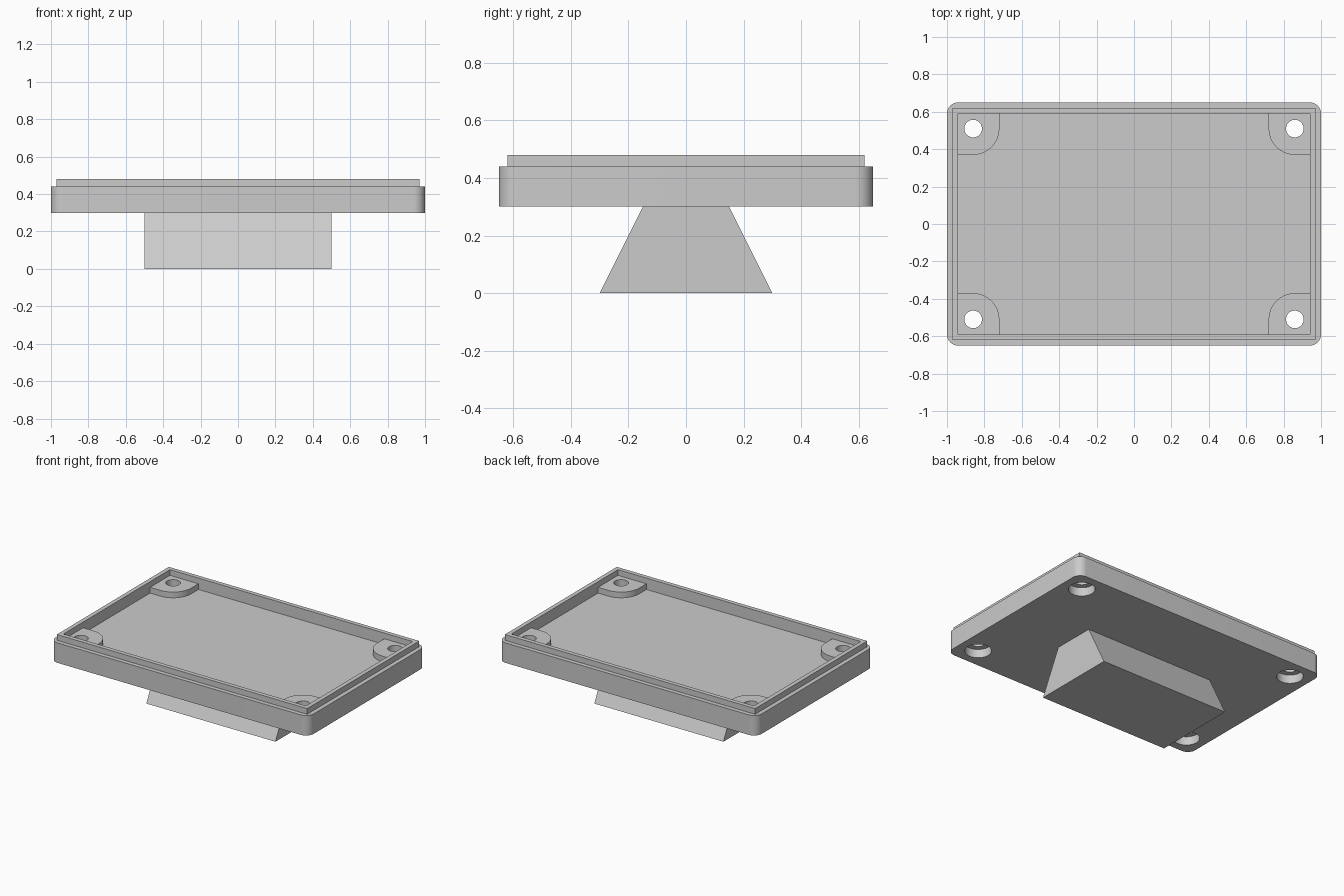
import bpy
import bmesh
from math import pi, cos, sin, radians

if "Cube" in bpy.data.objects:
    bpy.data.objects.remove(bpy.data.objects["Cube"], do_unlink=True)

CORNERS = [(sx, sy) for sx in (-1, 1) for sy in (-1, 1)]
HOLE_X, HOLE_Y = 0.86, 0.51
BASE, RIM, TOP, FLOOR, BOSS_TOP = 0.30, 0.44, 0.48, 0.40, 0.44

grey = bpy.data.materials.new("plain_grey")
grey.use_nodes = True
grey.diffuse_color = (0.6, 0.6, 0.6, 1)
grey.node_tree.nodes["Principled BSDF"].inputs["Base Color"].default_value = (0.6, 0.6, 0.6, 1)


def arc(cx, cy, r, start, end, steps):
    angles = [start + (end - start) * i / steps for i in range(steps + 1)]
    return [(cx + r * cos(a), cy + r * sin(a)) for a in angles]


def rectangle(hx, hy):
    return [(-hx, -hy), (hx, -hy), (hx, hy), (-hx, hy)]


def rounded_rectangle(hx, hy, r):
    points = []
    for i, (sx, sy) in enumerate([(1, 1), (-1, 1), (-1, -1), (1, -1)]):
        points += arc(sx * (hx - r), sy * (hy - r), r, i * pi / 2, (i + 1) * pi / 2, 12)
    return points


def prism(name, outline, low, high, place=lambda u, v, w: (u, v, w)):
    """Extrude a closed outline from low to high."""
    bm = bmesh.new()
    face = bm.faces.new([bm.verts.new(place(u, v, low)) for u, v in outline])
    move = [b - a for a, b in zip(place(0, 0, low), place(0, 0, high))]
    grown = bmesh.ops.extrude_face_region(bm, geom=[face])["geom"]
    bmesh.ops.translate(bm, vec=move, verts=[g for g in grown if isinstance(g, bmesh.types.BMVert)])
    bmesh.ops.recalc_face_normals(bm, faces=bm.faces)
    mesh = bpy.data.meshes.new(name)
    bm.to_mesh(mesh)
    bm.free()
    mesh.materials.append(grey)
    obj = bpy.data.objects.new(name, mesh)
    bpy.context.collection.objects.link(obj)
    return obj


def combine(target, tool, operation):
    """Apply a boolean and discard the tool."""
    mod = target.modifiers.new(operation.lower(), "BOOLEAN")
    mod.operation, mod.object, mod.solver = operation, tool, "EXACT"
    bpy.ops.object.select_all(action="DESELECT")
    target.select_set(True)
    bpy.context.view_layer.objects.active = target
    bpy.ops.object.modifier_apply(modifier=mod.name)
    bpy.data.objects.remove(tool, do_unlink=True)


# Tray with a stepped lip and a sunken floor
tray = prism("tray", rounded_rectangle(1.0, 0.65, 0.06), BASE, RIM)
combine(tray, prism("lip", rectangle(0.97, 0.62), RIM - 0.03, TOP), "UNION")
combine(tray, prism("cavity", rectangle(0.94, 0.59), FLOOR, TOP + 0.1), "DIFFERENCE")

# Corner bosses, rounded towards the middle, with counterbored screw holes
for sx, sy in CORNERS:
    r, wall_x, wall_y = 0.14, 0.955, 0.605
    shape = [(wall_x, wall_y), (HOLE_X - r, wall_y)]
    shape += arc(HOLE_X, HOLE_Y, r, pi, 1.5 * pi, 16) + [(wall_x, HOLE_Y - r)]
    shape = [(sx * x, sy * y) for x, y in shape]
    combine(tray, prism("boss", shape, FLOOR - 0.02, BOSS_TOP), "UNION")
for sx, sy in CORNERS:
    for radius, low, high in ((0.047, BASE - 0.1, TOP + 0.1), (0.085, BASE - 0.1, BASE + 0.06)):
        ring = arc(sx * HOLE_X, sy * HOLE_Y, radius, 0, 2 * pi, 40)[:-1]
        combine(tray, prism("hole", ring, low, high), "DIFFERENCE")

tray.select_set(True)
bpy.context.view_layer.objects.active = tray
bpy.ops.object.shade_smooth_by_angle(angle=radians(30))

# Pedestal with a tapered profile swept along x
prism("pedestal", [(-0.3, 0), (0.3, 0), (0.15, BASE), (-0.15, BASE)], -0.5, 0.5,
      lambda u, v, w: (w, u, v))
